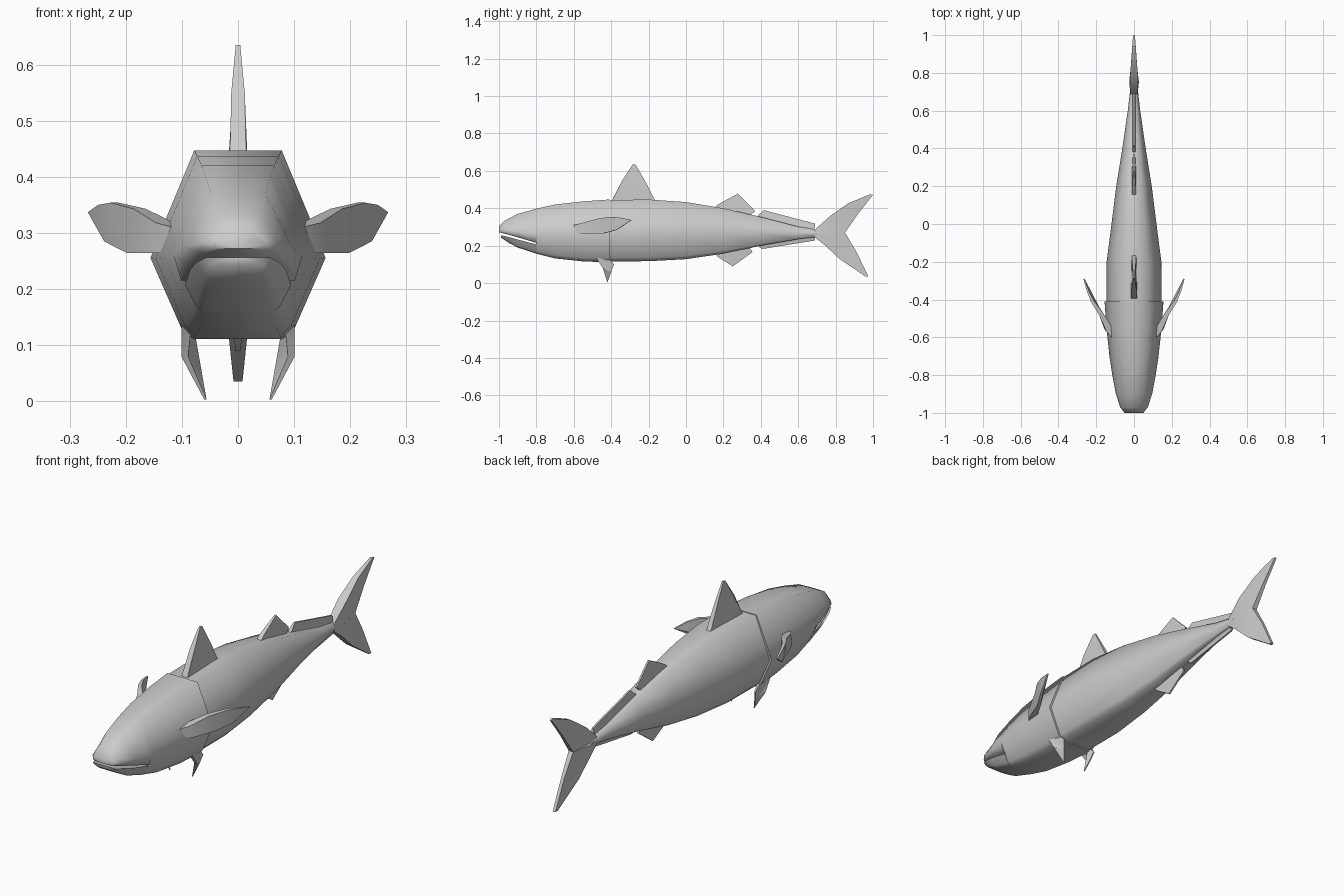
import bpy, bmesh, math
from mathutils import Vector

grey = bpy.data.materials.new("fish grey")
grey.diffuse_color = (0.6, 0.6, 0.6, 1)


def finish(name, bm, angle, mirror=False):
    bmesh.ops.remove_doubles(bm, verts=bm.verts, dist=0.0005)
    bmesh.ops.recalc_face_normals(bm, faces=bm.faces)
    me = bpy.data.meshes.new(name)
    bm.to_mesh(me)
    bm.free()
    me.materials.append(grey)
    ob = bpy.data.objects.new(name, me)
    bpy.context.collection.objects.link(ob)
    if mirror:
        ob.modifiers.new("Mirror", 'MIRROR')
    bpy.ops.object.select_all(action='DESELECT')
    ob.select_set(True)
    bpy.context.view_layer.objects.active = ob
    bpy.ops.object.shade_smooth_by_angle(angle=math.radians(angle))
    return ob


def loft(name, half, stations):
    """half: (x, z) fractions from top to bottom; stations: y, top, bottom, half width"""
    bm = bmesh.new()
    section = half + [(-x, z) for x, z in half[-2:0:-1]]
    rings = [[bm.verts.new((x * w, y, b + z * (t - b))) for x, z in section]
             for y, t, b, w in stations]
    n = len(section)
    for r, s in zip(rings, rings[1:]):
        for i in range(n):
            j = (i + 1) % n
            bm.faces.new((r[i], r[j], s[j], s[i]))
    bm.faces.new(rings[0])
    bm.faces.new(rings[-1])
    return finish(name, bm, 70)


def plate(name, pts, across, mirror=False):
    """pts: x, y, z, half thickness of a fin outline"""
    bm = bmesh.new()
    d = Vector(across).normalized()
    a = [bm.verts.new(Vector(p[:3]) + d * p[3]) for p in pts]
    b = [bm.verts.new(Vector(p[:3]) - d * p[3]) for p in pts]
    n = len(pts)
    for i in range(n):
        j = (i + 1) % n
        bm.faces.new((a[i], a[j], b[j], b[i]))
    caps = [bm.faces.new(a), bm.faces.new(b)]
    bmesh.ops.triangulate(bm, faces=caps)
    return finish(name, bm, 40, mirror)


def centre_fin(name, pts):
    return plate(name, [(0, *p) for p in pts], (1, 0, 0))


# Body and head
hexagon = [(0, 1), (.5, 1), (.84, .62), (1, .43), (.65, .06), (.52, 0), (0, 0)]
loft("body", hexagon, [
    (-.45, .443, .116, .146), (-.2, .447, .117, .145), (0, .433, .128, .119),
    (.2, .40, .157, .094), (.4, .354, .20, .062), (.6, .302, .235, .033),
    (.73, .28, .25, .018)])
loft("head", hexagon, [
    (-.8, .398, .157, .115), (-.7, .42, .132, .13),
    (-.55, .437, .116, .146), (-.41, .447, .111, .156)])

# Jaws, with a narrow open mouth between them
loft("upper_jaw", [(0, 1), (.5, 1), (.84, .5), (1, .25), (.88, 0), (0, 0)], [
    (-1, .305, .272, .05), (-.97, .333, .264, .073),
    (-.9, .37, .245, .096), (-.8, .398, .215, .115)])
loft("lower_jaw", [(0, 1), (.82, 1), (.65, .25), (.52, 0), (0, 0)], [
    (-.99, .256, .243, .07), (-.95, .247, .217, .092),
    (-.9, .233, .19, .105), (-.8, .207, .157, .115)])

# Dorsal, anal and finlet strips along the centre line
centre_fin("front_dorsal_fin", [
    (-.40, .43, .017), (-.39, .455, .014), (-.34, .55, .012), (-.285, .635, .004),
    (-.27, .635, .004), (-.21, .53, .009), (-.16, .43, .012)])
centre_fin("rear_dorsal_fin", [
    (.14, .39, .013), (.17, .42, .011), (.277, .478, .004),
    (.37, .385, .004), (.33, .35, .01)])
centre_fin("anal_fin", [
    (.14, .18, .013), (.17, .14, .011), (.25, .09, .004),
    (.355, .165, .004), (.33, .21, .01)])
centre_fin("upper_finlets", [
    (.36, .34, .012), (.415, .39, .004), (.69, .318, .004), (.69, .295, .008), (.66, .27, .01)])
centre_fin("lower_finlets", [
    (.36, .22, .012), (.405, .182, .004), (.69, .228, .004), (.69, .24, .008), (.66, .26, .01)])

# Forked tail
centre_fin("tail_upper_lobe", [
    (.68, .265, .018), (.69, .287, .018), (.77, .358, .022), (.87, .428, .014),
    (.985, .475, .006), (1, .472, .005), (.92, .37, .008), (.85, .27, .012), (.75, .26, .026)])
centre_fin("tail_lower_lobe", [
    (.68, .265, .018), (.75, .265, .026), (.85, .27, .012), (.91, .17, .008), (.975, .035, .007),
    (.96, .035, .008), (.82, .13, .018), (.74, .205, .022), (.69, .243, .018)])

# Paired side fins
plate("pectoral_fins", [
    (.105, -.60, .31, .012), (.13, -.56, .318, .018), (.175, -.475, .343, .012),
    (.22, -.41, .354, .008), (.245, -.355, .350, .005), (.265, -.29, .337, .003),
    (.235, -.37, .285, .004), (.19, -.445, .264, .008),
    (.14, -.55, .264, .018), (.105, -.60, .265, .012)], (.9, -.43, 0), True)
plate("pelvic_fins", [
    (.092, -.48, .135, .009), (.095, -.445, .08, .006), (.058, -.42, .003, .002),
    (.077, -.40, .06, .003), (.087, -.385, .1, .003), (.088, -.42, .14, .008)],
    (1, 0, 0), True)
